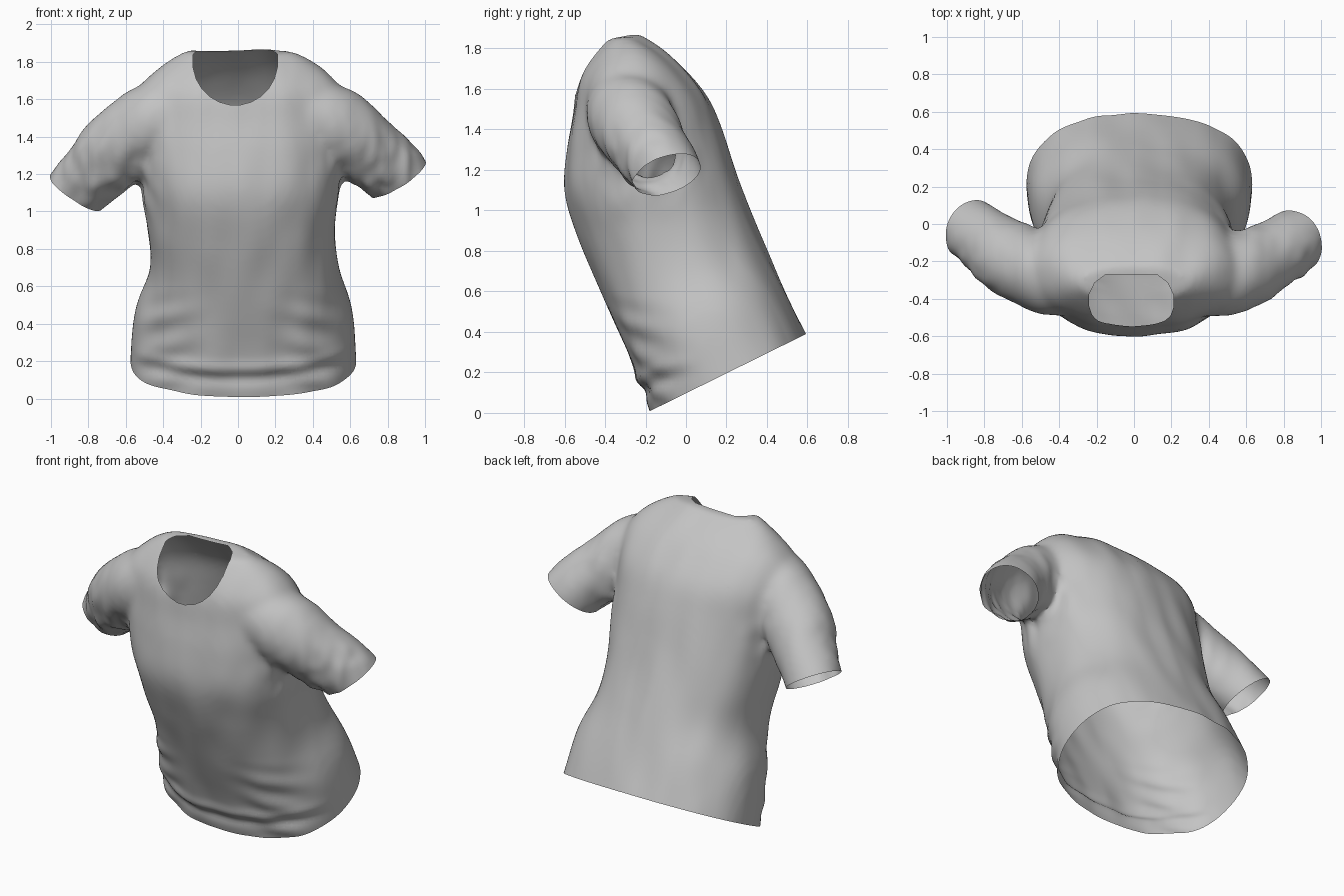
import bpy, bmesh
from math import cos, sin, pi, exp, copysign
from mathutils import Vector, noise

cube = bpy.data.objects.get("Cube")
if cube:
    bpy.data.objects.remove(cube, do_unlink=True)

fabric = bpy.data.materials.new("grey_fabric")
GREY = (0.55, 0.55, 0.55, 1)
fabric.diffuse_color = GREY
fabric.use_nodes = True
fabric.node_tree.nodes["Principled BSDF"].inputs["Base Color"].default_value = GREY


def smooth_rows(rows, steps=5):
    """Catmull-Rom interpolation through rows of numbers."""
    rows = [Vector(r) for r in rows]
    out = []
    for i in range(len(rows) - 1):
        p, a, b = rows[max(i - 1, 0)], rows[i], rows[i + 1]
        q = rows[min(i + 2, len(rows) - 1)]
        for k in range(steps):
            t = k / steps
            out.append(a + (b - p) * (t / 2) + (p * 2 - a * 5 + b * 4 - q) * (t * t / 2)
                       + (a * 3 - b * 3 + q - p) * (t ** 3 / 2))
    return out + [rows[-1]]


def loft(bm, rings):
    """Skin closed rings of points and cap both ends."""
    loops = [[bm.verts.new(p) for p in ring] for ring in rings]
    n = len(loops[0])
    for a, b in zip(loops, loops[1:]):
        for i in range(n):
            j = (i + 1) % n
            bm.faces.new((a[i], a[j], b[j], b[i]))
    bm.faces.new(loops[0][::-1])
    bm.faces.new(loops[-1])


def ring(center, u, v, power=2.0, n=48):
    """Superellipse ring spanned by half-axes u and v."""
    pts = []
    for i in range(n):
        c, s = cos(2 * pi * i / n), sin(2 * pi * i / n)
        pts.append(center + u * copysign(abs(c) ** (2 / power), c)
                   + v * copysign(abs(s) ** (2 / power), s))
    return pts


bm = bmesh.new()

# Torso: front y, z, back y, z, right x, left x, from below the hem to the collar
TORSO = [
    (-.14, -.09, .64, .27, -.575, .635), (-.19, .03, .592, .385, -.58, .635),
    (-.30, .32, .49, .60, -.55, .61), (-.42, .60, .40, .80, -.475, .535),
    (-.525, .85, .32, .99, -.49, .52), (-.598, 1.08, .25, 1.18, -.52, .545),
    (-.59, 1.30, .18, 1.39, -.54, .55), (-.56, 1.48, .11, 1.55, -.56, .56),
    (-.535, 1.63, .0, 1.69, -.53, .55), (-.48, 1.74, -.11, 1.79, -.42, .45),
    (-.40, 1.845, -.23, 1.87, -.28, .29),
]
torso_rings = []
for fy, fz, by, bz, x0, x1 in smooth_rows(TORSO):
    front, back = Vector(((x0 + x1) / 2, fy, fz)), Vector(((x0 + x1) / 2, by, bz))
    torso_rings.append(ring((front + back) / 2, Vector(((x1 - x0) / 2, 0, 0)),
                            (back - front) / 2, 2.3))
loft(bm, torso_rings)

# Sleeves: centre and radius along each arm, running past the cuff
LEFT = [(.28, -.30, 1.55, .20), (.50, -.27, 1.465, .212), (.68, -.20, 1.335, .20),
        (.86, -.09, 1.18, .17), (.97, -.03, 1.03, .165)]
RIGHT = [(-.28, -.30, 1.55, .20), (-.50, -.26, 1.45, .212), (-.69, -.16, 1.29, .197),
         (-.87, -.03, 1.105, .165), (-.97, .04, .96, .16)]
for path in (LEFT, RIGHT):
    path = smooth_rows(path, 4)
    rings = []
    for i, p in enumerate(path):
        d = (path[min(i + 1, len(path) - 1)].xyz - path[max(i - 1, 0)].xyz).normalized()
        u = d.cross(Vector((0, 1, 0))).normalized()
        rings.append(ring(p.xyz, u * p.w, d.cross(u) * p.w, 2, 32))
    loft(bm, rings)
bmesh.ops.recalc_face_normals(bm, faces=bm.faces)

# Fuse into one surface and soften the seams
raw = bpy.data.meshes.new("shirt_solid")
bm.to_mesh(raw)
bm.free()
shirt = bpy.data.objects.new("shirt", raw)
bpy.context.collection.objects.link(shirt)
remesh = shirt.modifiers.new("fuse", 'REMESH')
remesh.mode = 'VOXEL'
remesh.voxel_size = 0.02
soften = shirt.modifiers.new("soften", 'SMOOTH')
soften.factor = 0.5
soften.iterations = 12
evaluated = shirt.evaluated_get(bpy.context.evaluated_depsgraph_get())
bm = bmesh.new()
bm.from_mesh(evaluated.to_mesh())
evaluated.to_mesh_clear()
shirt.modifiers.clear()


def fade(value, start, end):
    """Blend from 1 at start to 0 at end."""
    t = min(max((value - start) / (end - start), 0), 1)
    return 1 - t * t * (3 - 2 * t)


# Cloth folds: crumpled armpits and cuffs, a tuck above the hem, soft body drape
bm.normal_update()
ARMPITS = (Vector((.55, -.22, 1.27)), Vector((-.51, -.22, 1.26)))
moves = []
for v in bm.verts:
    p = v.co
    crumple = sum(exp(-((p - c).length / .2) ** 2) for c in ARMPITS)
    crumple += .4 * fade(abs(p.x), .8, .6) * fade(p.y, -.2, 0) * fade(p.z, 1.3, 1.5)
    d = .03 * crumple * noise.noise(Vector((p.x * 15, p.y * 11, p.z * 7)))
    d += .01 * noise.noise(Vector((p.x * 7, p.y * 4, p.z * 2.5)))
    front = fade(p.y, -.2, .1) * fade(p.z, .4, .62)
    height = p.z - .16 - .25 * p.x * p.x
    d += front * (.01 * exp(-(height / .035) ** 2)
                  - .014 * exp(-((height + .06) / .035) ** 2)
                  + .007 * sin(p.z * 38 + abs(p.x) * 9) * exp(-((abs(p.x) - .4) / .15) ** 2))
    moves.append((v, v.normal * d))
for v, move in moves:
    v.co += move


def cut(faces, point, normal, clear):
    """Slice the faces by a plane, optionally removing the outer side."""
    geom = set(faces)
    for f in faces:
        geom.update(f.edges)
        geom.update(f.verts)
    bmesh.ops.bisect_plane(bm, geom=list(geom), plane_co=point, plane_no=normal,
                           clear_outer=clear)


# Open hem and cuffs
cut(bm.faces[:], (0, -.19, .003), (0, .443, -.897), True)
for side, point, normal in ((1, (.86, -.09, 1.18), (.52, .27, -.81)),
                            (-1, (-.87, -.03, 1.105), (-.54, .27, -.8))):
    arm = [f for f in bm.faces
           if all(v.co.x * side > .61 and v.co.z > .82 for v in f.verts)]
    cut(arm, point, normal, True)

# Collar opening: a U seen from the front, rounded at the nape
planes = []
for i in range(13):
    a = pi + pi * i / 12
    planes.append((Vector((-.015 + .225 * cos(a), 0, 1.8 + .23 * sin(a))),
                   Vector((cos(a), 0, sin(a)))))
planes.append((Vector((0, -.27, 0)), Vector((0, 1, 0))))
for s in (-1, 1):
    planes.append((Vector((-.015 + s * .17, -.295, 0)), Vector((s * .6, .8, 0))))
    planes.append((Vector((-.015 + s * .205, -.335, 0)), Vector((s * .9, .43, 0))))
for point, normal in planes:
    near = [f for f in bm.faces
            if abs(f.calc_center_median().x) < .34 and f.calc_center_median().z > 1.4]
    cut(near, point, normal, False)
hole = [f for f in bm.faces
        if all((f.calc_center_median() - p).dot(n) < 1e-5 for p, n in planes)]
bmesh.ops.delete(bm, geom=hole, context='FACES')
bmesh.ops.remove_doubles(bm, verts=bm.verts, dist=.0015)

mesh = bpy.data.meshes.new("shirt")
bm.to_mesh(mesh)
bm.free()
shirt.data = mesh
bpy.data.meshes.remove(raw)
mesh.materials.append(fabric)
bpy.context.view_layer.objects.active = shirt
shirt.select_set(True)
bpy.ops.object.shade_smooth_by_angle(angle=0.6)
